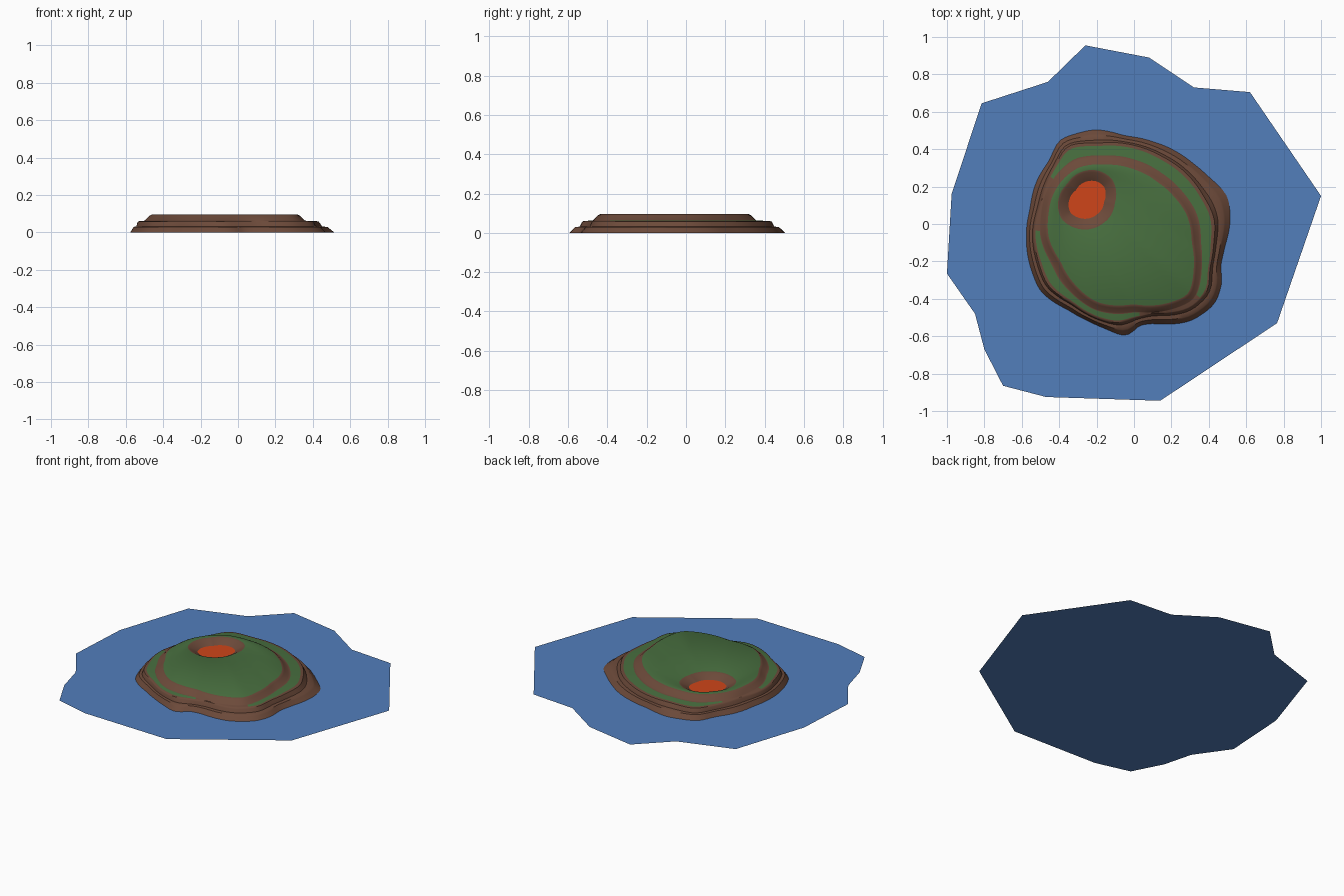
import bpy, bmesh, math
from mathutils import Vector

if "Cube" in bpy.data.objects:
    bpy.data.objects.remove(bpy.data.objects["Cube"])

N = 120
C = Vector((-0.06, -0.06))      # island centre
K = Vector((-0.245, 0.13))      # crater centre


def mat(name, col):
    m = bpy.data.materials.new(name)
    m.diffuse_color = (*col, 1)
    m.use_nodes = True
    m.node_tree.nodes["Principled BSDF"].inputs["Base Color"].default_value = m.diffuse_color
    return m


BLUE = mat("water_blue", (0.085, 0.21, 0.50))
BROWN = mat("rock_brown", (0.15, 0.068, 0.042))
GREEN = mat("grass_green", (0.065, 0.16, 0.05))
LAVA = mat("lava_orange", (0.62, 0.06, 0.01))


def radii(points, centre, smooth=2):
    """Radius of a traced outline at N even angles, lightly smoothed."""
    tau = math.tau
    pol = sorted((math.atan2(y - centre.y, x - centre.x) % tau,
                  math.hypot(x - centre.x, y - centre.y)) for x, y in points)
    pol = [(pol[-1][0] - tau, pol[-1][1])] + pol + [(pol[0][0] + tau, pol[0][1])]
    out = []
    for i in range(N):
        a = tau * i / N
        for (a0, r0), (a1, r1) in zip(pol, pol[1:]):
            if a0 <= a <= a1:
                out.append(r0 + (r1 - r0) * (a - a0) / max(a1 - a0, 1e-6))
                break
    for _ in range(smooth):
        out = [(out[i - 1] + 2 * out[i] + out[(i + 1) % N]) / 4 for i in range(N)]
    return out


def finish(name, bm, mats):
    me = bpy.data.meshes.new(name)
    bm.to_mesh(me)
    bm.free()
    for m in mats:
        me.materials.append(m)
    ob = bpy.data.objects.new(name, me)
    bpy.context.collection.objects.link(ob)
    return ob


# Water sheet
water = [(-.26, .955), (.08, .89), (.32, .73), (.62, .705), (1, .15), (.765, -.53),
         (.14, -.945), (-.47, -.925), (-.7, -.865), (-.8, -.67), (-.85, -.48),
         (-1, -.265), (-.975, .16), (-.815, .645), (-.46, .76)]
bm = bmesh.new()
f = bm.faces.new([bm.verts.new((x, y, 0)) for x, y in reversed(water)])
bm.normal_update()
if f.normal.z < 0:
    f.normal_flip()
finish("water", bm, [BLUE])

# Traced terrace outlines: shore, middle terrace, top plateau, lava pool
shore = radii([(-.21, .505), (-.05, .47), (.1, .44), (.22, .39), (.32, .32), (.4, .25),
               (.5, .15), (.515, .02), (.485, -.12), (.46, -.22), (.47, -.32), (.43, -.43),
               (.3, -.52), (.1, -.53), (.02, -.54), (-.005, -.58), (-.05, -.6), (-.15, -.56),
               (-.25, -.515), (-.35, -.46), (-.5, -.36), (-.54, -.27), (-.575, -.1),
               (-.555, .08), (-.52, .23), (-.45, .34), (-.4, .45), (-.3, .485)], C, 1)
middle = radii([(-.2, .43), (0, .42), (.15, .36), (.28, .27), (.37, .15), (.43, .03),
                (.425, -.1), (.40, -.25), (.40, -.35), (.3, -.45), (.1, -.475), (0, -.5),
                (-.08, -.53), (-.2, -.5), (-.33, -.42), (-.46, -.33), (-.51, -.2),
                (-.535, -.05), (-.5, .1), (-.46, .23), (-.41, .33), (-.36, .42)], C)
top = radii([(-.3, .31), (-.15, .325), (0, .3), (.13, .23), (.22, .15), (.29, .05),
             (.315, -.1), (.325, -.25), (.3, -.38), (.2, -.425), (0, -.435), (-.2, -.425),
             (-.32, -.33), (-.40, -.2), (-.465, -.07), (-.465, .05), (-.445, .15),
             (-.39, .24)], C)
pool = radii([(-.35, .1), (-.31, .18), (-.2, .228), (-.16, .2), (-.16, .12), (-.2, .05),
              (-.3, .035), (-.34, .06)], K, 2)


def off(r, d):
    return [v + d for v in r]


def lerp(a, b, t):
    return [u + (v - u) * t for u, v in zip(a, b)]


def under(a, b, gap):
    return [min(u, v - gap) for u, v in zip(a, b)]


middle = under(middle, shore, 0.03)
foot = under(off(top, 0.03), middle, 0.006)      # foot of the top tier
low_rim = lerp(shore, middle, 0.42)
low_in = lerp(shore, middle, 0.78)
rim = off(pool, 0.046)
# (centre, radii, height, material of the band leading to this ring)
rings = [
    (C, shore, 0.0, 0), (C, lerp(shore, middle, 0.32), 0.022, 0), (C, low_rim, 0.029, 0),
    (C, low_in, 0.032, 0), (C, off(middle, 0.004), 0.052, 0), (C, middle, 0.058, 0),
    (C, lerp(middle, foot, 0.2), 0.061, 0), (C, lerp(middle, foot, 0.85), 0.062, 1),
    (C, foot, 0.064, 0), (C, under(off(top, 0.006), foot, 0.008), 0.088, 0),
    (C, under(off(top, -0.008), foot, 0.018), 0.095, 0), (K, off(rim, 0.012), 0.095, 1),
    (K, rim, 0.091, 0), (K, off(pool, 0.008), 0.070, 0), (K, pool, 0.065, 0)]

# Terraced island lofted from shore to lava pool
bm = bmesh.new()
prev = None
for c, rad, z, m in rings:
    vs = [bm.verts.new((c.x + r * math.cos(math.tau * i / N),
                        c.y + r * math.sin(math.tau * i / N), z)) for i, r in enumerate(rad)]
    if prev:
        for i in range(N):
            j = (i + 1) % N
            face = bm.faces.new((prev[i], prev[j], vs[j], vs[i]))
            narrow = z == 0.062 and middle[i] - foot[i] < 0.033
            face.material_index = 0 if narrow else m
    prev = vs
bm.normal_update()
island = finish("island", bm, [BROWN, GREEN])

# Lava surface
bm = bmesh.new()
bm.faces.new([bm.verts.new((v.co.x, v.co.y, v.co.z)) for v in
              island.data.vertices[-N:]])
finish("lava", bm, [LAVA])

bpy.context.view_layer.objects.active = island
island.select_set(True)
bpy.ops.object.shade_smooth_by_angle(angle=math.radians(40))
